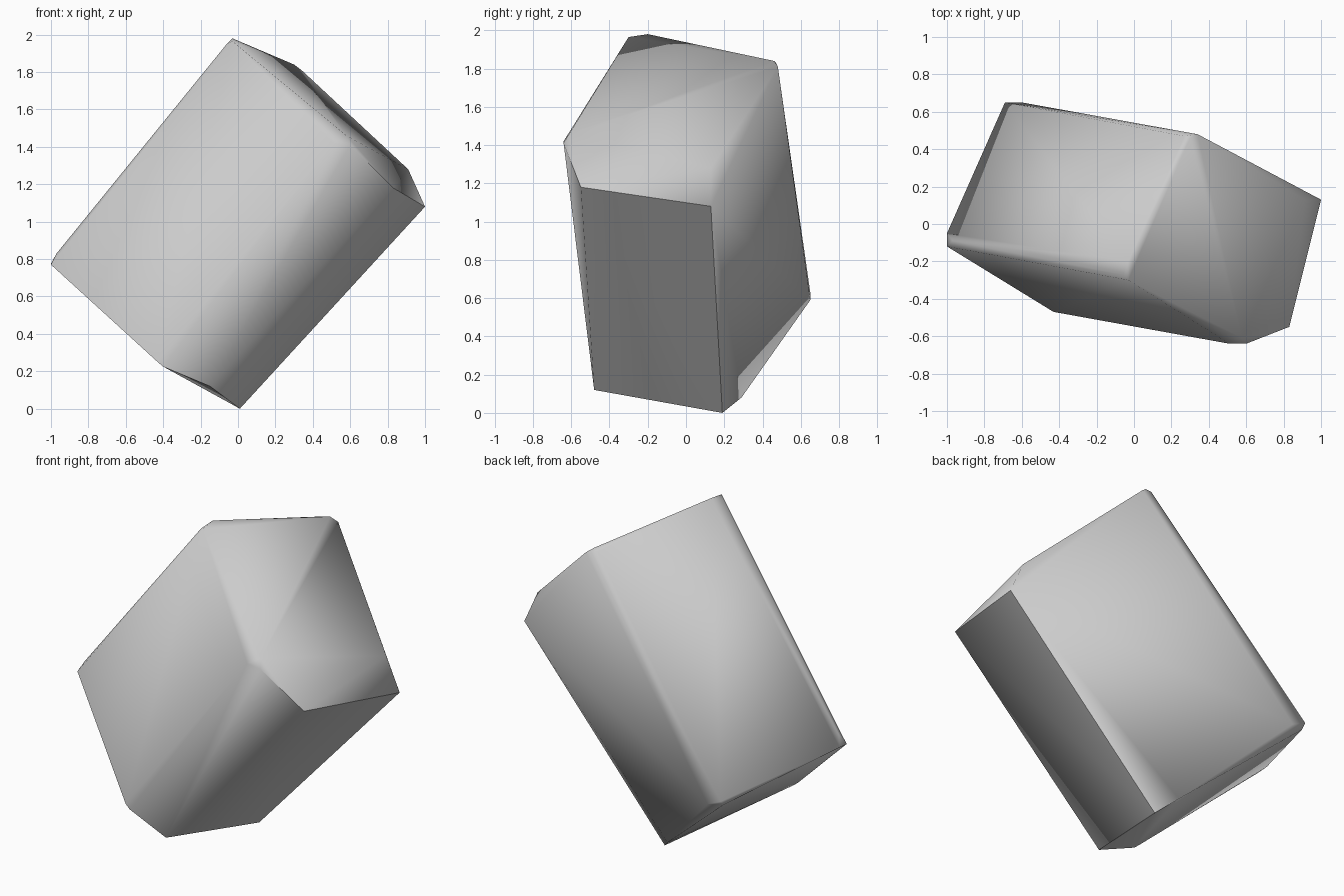
import bpy, bmesh

if "Cube" in bpy.data.objects:
    bpy.data.objects.remove(bpy.data.objects["Cube"])

# Worn corners of the tilted block, most with two or three nearby points
upper = [
    (-0.03, -0.30, 1.965), (-0.03, -0.20, 1.98), (-0.06, -0.27, 1.95),  # top front
    (0.30, 0.46, 1.84), (0.34, 0.48, 1.81), (0.27, 0.47, 1.83),         # top back
    (0.91, 0.13, 1.28),                                                # right shoulder
    (0.51, -0.64, 1.42), (0.60, -0.64, 1.41), (0.58, -0.61, 1.46),      # front shoulder
]
lower = [
    (-1.0, -0.12, 0.77), (-1.0, -0.05, 0.775), (-0.97, -0.09, 0.83),    # left front
    (-0.69, 0.65, 0.63), (-0.60, 0.65, 0.59), (-0.69, 0.62, 0.60),      # left back
    (-0.08, 0.29, 0.08),                                               # bottom back
    (-0.43, -0.47, 0.25), (-0.40, -0.475, 0.225),                       # bottom front
]
# Skewed outer face on the lower right
flare = [(1.0, 0.13, 1.08), (0.83, -0.55, 1.18), (0.01, 0.19, 0.0), (-0.15, -0.48, 0.12)]

# Stretch one closed skin over all corners
bm = bmesh.new()
for p in upper + lower + flare:
    bm.verts.new(p)
res = bmesh.ops.convex_hull(bm, input=bm.verts[:])
loose = [v for v in bm.verts if not v.link_faces]
bmesh.ops.delete(bm, geom=loose, context='VERTS')
bmesh.ops.recalc_face_normals(bm, faces=bm.faces[:])
me = bpy.data.meshes.new("tilted_block")
bm.to_mesh(me)
bm.free()
block = bpy.data.objects.new("tilted_block", me)
bpy.context.collection.objects.link(block)

# Soft shading with the large edges kept sharp
bpy.context.view_layer.objects.active = block
block.select_set(True)
bpy.ops.object.shade_smooth_by_angle(angle=1.05)
